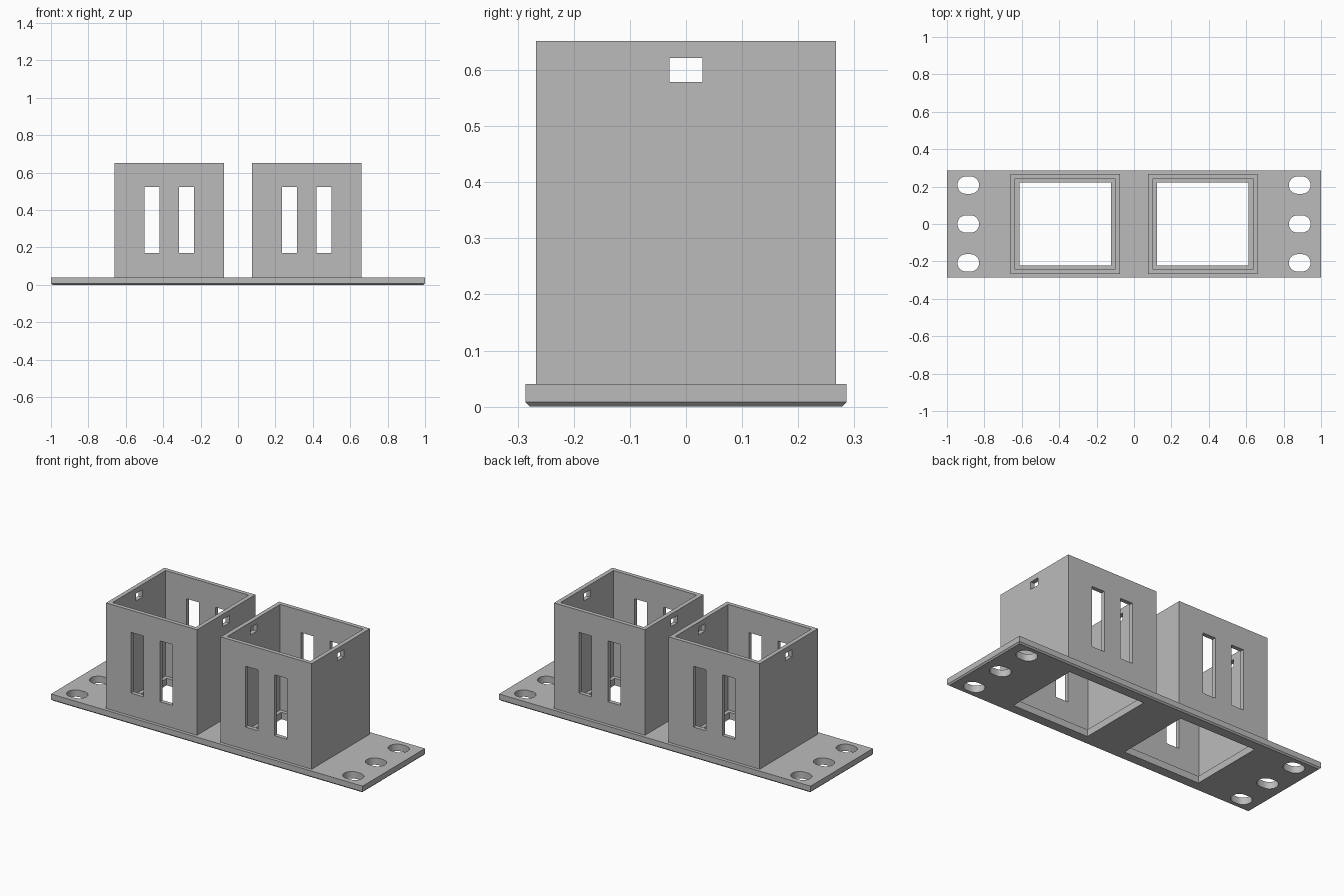
import bpy, bmesh, math
from mathutils import Matrix, Vector

if "Cube" in bpy.data.objects:
    bpy.data.objects.remove(bpy.data.objects["Cube"], do_unlink=True)

grey = bpy.data.materials.new("plain grey")
grey.use_nodes = True
colour = (0.5, 0.5, 0.5, 1)
grey.diffuse_color = colour
grey.node_tree.nodes["Principled BSDF"].inputs["Base Color"].default_value = colour


def add_box(bm, centre, size):
    m = Matrix.Translation(centre) @ Matrix.Diagonal((*size, 1))
    return bmesh.ops.create_cube(bm, size=1, matrix=m)["verts"]


def add_obround(bm, x, y, radius, straight, height):
    """Vertical prism with rounded ends, stretched along x."""
    steps = 16
    ring = []
    for side in (1, -1):
        for i in range(steps + 1):
            a = math.pi * (i / steps - 0.5)
            ring.append(bm.verts.new((x + side * (straight + radius * math.cos(a)),
                                      y + side * radius * math.sin(a), -height)))
    base = bm.faces.new(ring)
    top = bmesh.ops.extrude_face_region(bm, geom=[base])["geom"]
    bmesh.ops.translate(bm, vec=(0, 0, 2 * height),
                        verts=[v for v in top if isinstance(v, bmesh.types.BMVert)])


def make_object(name, bm):
    bmesh.ops.recalc_face_normals(bm, faces=bm.faces)
    mesh = bpy.data.meshes.new(name)
    bm.to_mesh(mesh)
    bm.free()
    mesh.materials.append(grey)
    ob = bpy.data.objects.new(name, mesh)
    bpy.context.collection.objects.link(ob)
    return ob


def cut(ob, bm):
    cutter = make_object("cutter", bm)
    cutter.hide_render = True
    mod = ob.modifiers.new("cut", "BOOLEAN")
    mod.operation, mod.solver, mod.object = "DIFFERENCE", "EXACT", cutter
    bpy.context.view_layer.objects.active = ob
    bpy.ops.object.modifier_apply(modifier=mod.name)
    bpy.data.objects.remove(cutter, do_unlink=True)


PLATE_Z, TOP_Z, TOWER_X = 0.04, 0.652, 0.368

# Base plate with a chamfered lower edge
bm = bmesh.new()
add_box(bm, (0, 0, PLATE_Z / 2), (2, 0.572, PLATE_Z))
rim = [e for e in bm.edges if all(v.co.z < 0.01 for v in e.verts)]
bmesh.ops.bevel(bm, geom=rim, offset=0.008, segments=1, affect="EDGES")
plate = make_object("base_plate", bm)

# Tower openings and mounting slots through the plate
bm = bmesh.new()
for side in (-1, 1):
    add_box(bm, (side * TOWER_X, 0, 0), (0.49, 0.444, 1))
    for y in (-0.208, 0, 0.208):
        add_obround(bm, side * 0.886, y, 0.0465, 0.0115, 0.2)
cut(plate, bm)

# Open square tower
bm = bmesh.new()
add_box(bm, (0, 0, (PLATE_Z + TOP_Z) / 2), (0.584, 0.534, TOP_Z - PLATE_Z))
tower = make_object("left_tower", bm)
bm = bmesh.new()
add_box(bm, (0, 0, 0.5), (0.534, 0.486, 2))
cut(tower, bm)

# Tall slots front and back, small windows in the sides
bm = bmesh.new()
for side in (-1, 1):
    add_box(bm, (side * 0.093, 0, 0.3475), (0.08, 1, 0.353))
add_box(bm, (0, 0, 0.6), (1, 0.059, 0.043))
cut(tower, bm)

# Second tower
tower.location.x = TOWER_X
other = tower.copy()
other.data = tower.data.copy()
other.name = "right_tower"
other.location.x = -TOWER_X
bpy.context.collection.objects.link(other)

# Smooth only the rounded slot walls
bpy.ops.object.select_all(action="DESELECT")
plate.select_set(True)
bpy.context.view_layer.objects.active = plate
bpy.ops.object.shade_smooth_by_angle(angle=math.radians(30))
